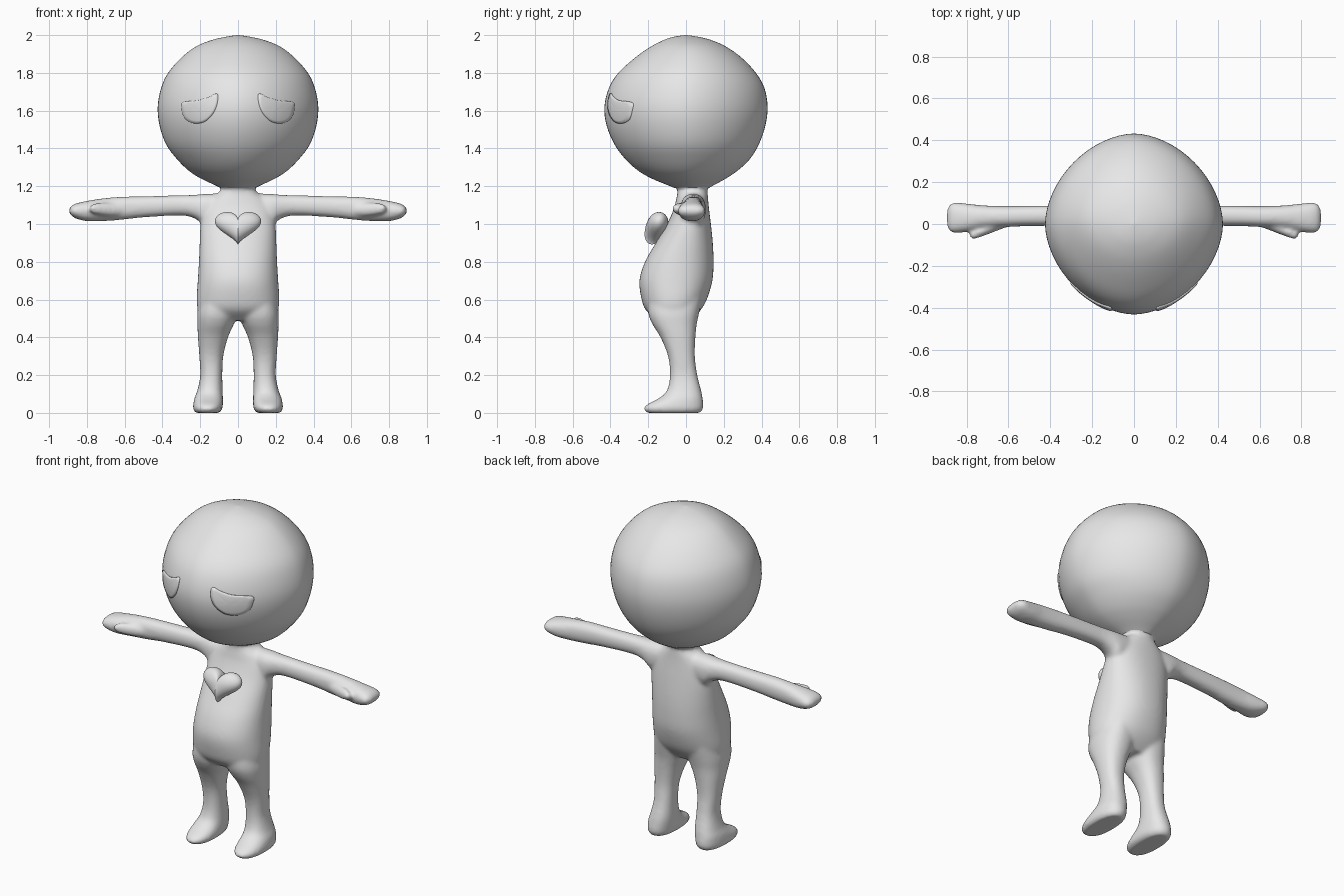
import bpy, bmesh
from math import sin, cos, pi
from mathutils import Vector
from mathutils.bvhtree import BVHTree

cube = bpy.data.objects.get("Cube")
if cube:
    bpy.data.objects.remove(cube, do_unlink=True)

grey = bpy.data.materials.new("light_grey")
grey.use_nodes = True
COLOR = (0.8, 0.8, 0.8, 1)
grey.diffuse_color = COLOR
grey.node_tree.nodes["Principled BSDF"].inputs["Base Color"].default_value = COLOR


def spline(keys, steps, closed=False):
    """Smooth curve through tuples of any length."""
    n, out = len(keys), []
    for i in range(n if closed else n - 1):
        idx = [i - 1, i, i + 1, i + 2]
        idx = [j % n if closed else min(max(j, 0), n - 1) for j in idx]
        a, b, c, d = (keys[j] for j in idx)
        for s in range(steps):
            t = s / steps
            out.append([0.5 * (2 * q + (r - p) * t + (2 * p - 5 * q + 4 * r - w) * t * t
                               + (3 * q - p - 3 * r + w) * t ** 3)
                        for p, q, r, w in zip(a, b, c, d)])
    return out if closed else out + [list(keys[-1])]


def skin(bm, rings):
    """Bridge rings of points and cap both ends."""
    loops = [[bm.verts.new(p) for p in ring] for ring in rings]
    n = len(loops[0])
    for a, b in zip(loops, loops[1:]):
        for i in range(n):
            j = (i + 1) % n
            bm.faces.new((a[i], a[j], b[j], b[i]))
    bm.faces.new(loops[0][::-1])
    bm.faces.new(loops[-1])


def loft(bm, keys, axis="z", power=2.0, side=1, steps=4, n=48):
    """Keys: position, then low and high extents of the two cross axes."""
    rings = []
    for pos, lo1, hi1, lo2, hi2 in spline(keys, steps):
        ring = []
        for i in range(n):
            c, s = cos(2 * pi * i / n), sin(2 * pi * i / n)
            u = (lo1 + hi1) / 2 + (hi1 - lo1) / 2 * abs(c) ** (2 / power) * (1 if c > 0 else -1)
            v = (lo2 + hi2) / 2 + (hi2 - lo2) / 2 * abs(s) ** (2 / power) * (1 if s > 0 else -1)
            ring.append((side * u, v, pos) if axis == "z" else (side * pos, u, v))
        rings.append(ring)
    skin(bm, rings)


def finish(name, bm):
    bmesh.ops.recalc_face_normals(bm, faces=bm.faces)
    for f in bm.faces:
        f.smooth = True
    mesh = bpy.data.meshes.new(name)
    bm.to_mesh(mesh)
    bm.free()
    mesh.materials.append(grey)
    obj = bpy.data.objects.new(name, mesh)
    bpy.context.collection.objects.link(obj)
    return obj


# Body: torso, legs, arms and thumbs fused into one soft skin
bm = bmesh.new()
torso = [(.49, -.17, .17, -.15, .03), (.54, -.21, .21, -.21, .075), (.6, -.219, .219, -.235, .11),
         (.7, -.213, .213, -.247, .14), (.8, -.207, .207, -.217, .146), (.9, -.203, .203, -.16, .142),
         (1.0, -.198, .198, -.10, .132), (1.08, -.185, .185, -.065, .122),
         (1.13, -.15, .15, -.052, .117), (1.165, -.105, .105, -.046, .115),
         (1.19, -.088, .088, -.05, .115), (1.22, -.13, .13, -.10, .15), (1.25, -.14, .14, -.1, .16)]
loft(bm, torso, power=2.2)

leg = [(0, .10, .225, -.205, .075), (.02, .083, .238, -.224, .09), (.045, .08, .237, -.205, .092),
       (.08, .08, .23, -.14, .088), (.12, .081, .215, -.1, .08), (.2, .083, .2, -.085, .06),
       (.3, .078, .205, -.095, .047), (.4, .053, .212, -.135, .05), (.47, .022, .215, -.178, .057),
       (.53, .003, .215, -.2, .07), (.62, .0, .2, -.2, .09)]
arm = [(.05, -.02, .10, 1.03, 1.16), (.17, -.03, .105, .99, 1.16), (.22, -.02, .1, 1.025, 1.155),
       (.3, -.01, .09, 1.045, 1.152), (.5, -.01, .087, 1.035, 1.147), (.62, -.015, .086, 1.022, 1.144),
       (.72, -.02, .089, 1.015, 1.135), (.8, -.038, .098, 1.015, 1.122),
       (.855, -.042, .102, 1.028, 1.11), (.88, -.035, .094, 1.042, 1.098), (.894, -.01, .07, 1.06, 1.08)]
thumb = [(.58, -.005, .04, 1.05, 1.1), (.66, -.035, .02, 1.04, 1.11), (.72, -.058, -.005, 1.045, 1.112),
         (.765, -.072, -.03, 1.055, 1.108), (.786, -.066, -.05, 1.073, 1.093)]
for side in (-1, 1):
    loft(bm, leg, power=2.3, side=side)
    loft(bm, arm, axis="x", power=2.3, side=side)
    loft(bm, thumb, axis="x", side=side)
body = finish("body", bm)
fuse = body.modifiers.new("fuse", "REMESH")
fuse.mode = "VOXEL"
fuse.voxel_size = 0.01
fuse.use_smooth_shade = True
relax = body.modifiers.new("relax", "SMOOTH")
relax.factor = 0.5
relax.iterations = 10

# Head: big ball with gentle ridges at front, back and sides
head = [(1.19, .09, -.06, .12), (1.207, .125, -.10, .15), (1.24, .195, -.18, .21),
        (1.28, .258, -.25, .27), (1.34, .32, -.318, .335), (1.42, .38, -.378, .385),
        (1.52, .415, -.42, .42), (1.62, .425, -.432, .432), (1.72, .407, -.408, .415),
        (1.8, .37, -.358, .37), (1.88, .30, -.27, .295), (1.94, .222, -.185, .21),
        (1.975, .135, -.115, .13), (1.992, .06, -.06, .06), (2.0, .004, -.004, .004)]
bm = bmesh.new()
loft(bm, [(z, -w, w, f, b) for z, w, f, b in head], power=1.8, n=64)
bm.normal_update()
bmesh.ops.recalc_face_normals(bm, faces=bm.faces)
tree = BVHTree.FromBMesh(bm)
finish("head", bm)

# Eyes: drooping thin plates wrapped on the face
lid = [(.106, 1.68), (.118, 1.69), (.15, 1.675), (.21, 1.655), (.295, 1.643), (.298, 1.6),
       (.28, 1.555), (.235, 1.533), (.18, 1.54), (.135, 1.58), (.112, 1.63)]
outline = spline(lid, 4, closed=True)
mid = Vector((.2, 1.605))
for side, name in ((1, "left_eye"), (-1, "right_eye")):
    bm = bmesh.new()
    rings = []
    for scale, lift in ((1, -.004), (1, .008), (.8, .009), (.55, .009), (.3, .009), (.05, .009)):
        ring = []
        for p in outline:
            x, z = mid.lerp(Vector(p), scale)
            spot, normal, _, _ = tree.ray_cast(Vector((side * x, -1, z)), Vector((0, 1, 0)))
            ring.append(spot + Vector((0, -lift, 0)))
        rings.append(ring)
    skin(bm, rings)
    finish(name, bm)

# Heart: puffy, leaning back against the chest
bm = bmesh.new()
rings = []
up, out = Vector((0, .38, .925)), Vector((0, -.925, .38))
for k in range(-8, 9):
    phi = k / 8 * pi / 2 * .98
    ring = []
    for i in range(48):
        t = 2 * pi * (i + .5) / 48
        u = sin(t) ** 3 * .125
        v = (13 * cos(t) - 5 * cos(2 * t) - 2 * cos(3 * t) - cos(4 * t)) * .0063
        grow = cos(phi) ** .9
        ring.append(Vector((0, -.153, .992)) + Vector((u * grow, 0, 0)) + up * v * grow
                    + out * .056 * sin(phi))
    rings.append(ring)
skin(bm, rings)
heart = finish("heart", bm)
soften = heart.modifiers.new("soften", "SMOOTH")
soften.iterations = 3
